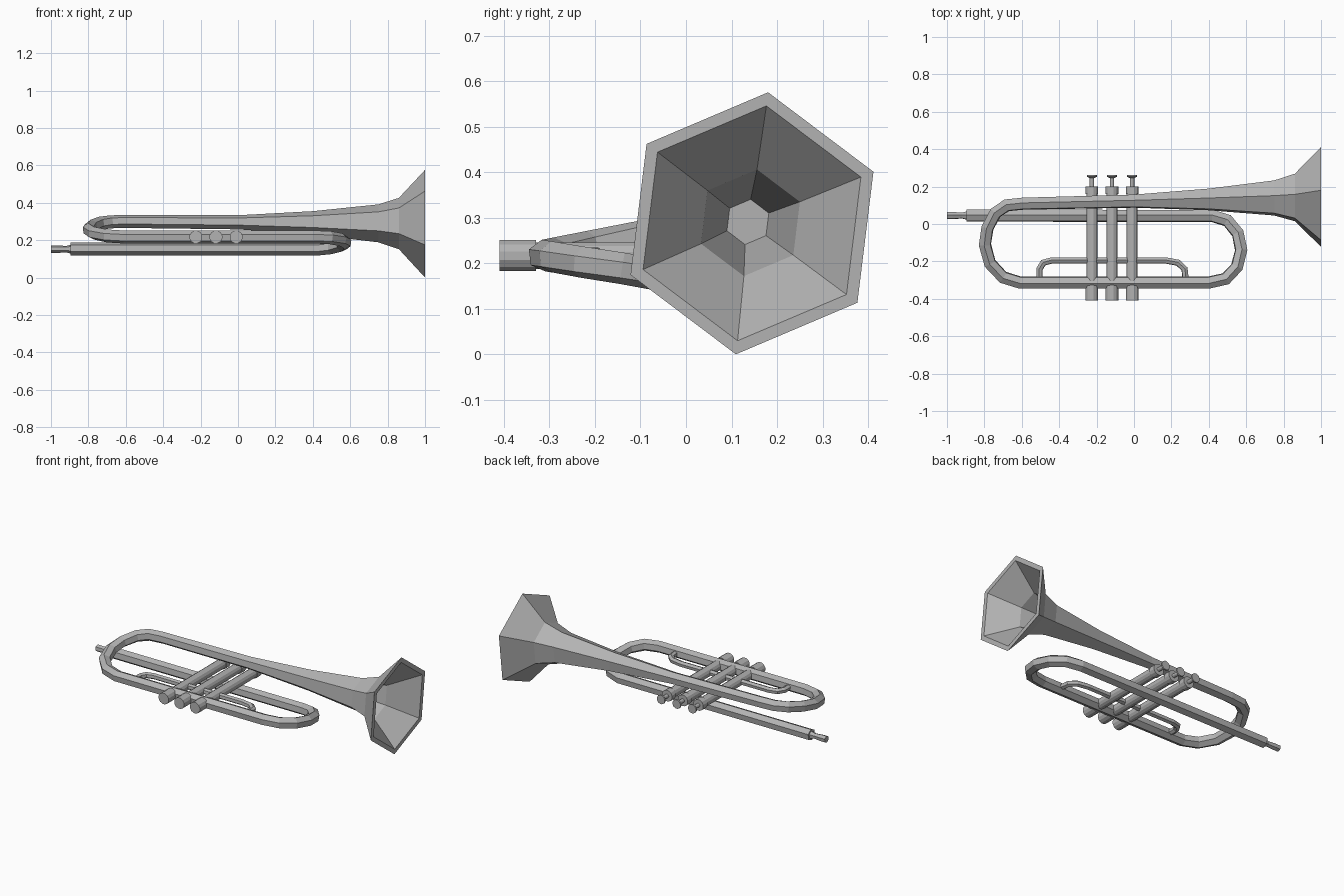
import bpy
import bmesh
from math import cos, sin, radians, tau
from mathutils import Vector

old = bpy.data.objects.get("Cube")
if old:
    bpy.data.objects.remove(old, do_unlink=True)

GREY = (0.45, 0.45, 0.45, 1)
metal = bpy.data.materials.new("grey metal")
metal.use_nodes = True
metal.diffuse_color = GREY
metal.node_tree.nodes["Principled BSDF"].inputs["Base Color"].default_value = GREY
UP = Vector((0, 0, 1))


def sweep(name, stations, sides=6, phase=23, axis=None):
    """Loft polygon rings through (x, y, z, radius) stations.

    Rings are mitred along the path, or all square to axis when it is given."""
    bm = bmesh.new()
    centres = [Vector(s[:3]) for s in stations]
    last = len(centres) - 1
    rings = []
    for i, c in enumerate(centres):
        r, miter = stations[i][3], 1
        if axis:
            t = Vector(axis)
        else:
            a = (c - centres[max(i - 1, 0)]).normalized()
            b = (centres[min(i + 1, last)] - c).normalized()
            t = (a + b).normalized()
            if 0 < i < last:
                miter = 1 / max(t.dot(a), 0.5)
        side = UP.cross(t).normalized()
        lift = t.cross(side)
        ring = []
        for k in range(sides):
            ang = radians(phase) + tau * k / sides
            ring.append(bm.verts.new(c + side * (r * miter * cos(ang)) + lift * (r * sin(ang))))
        rings.append(ring)
    for p, q in zip(rings, rings[1:]):
        for k in range(sides):
            n = (k + 1) % sides
            bm.faces.new((p[k], p[n], q[n], q[k]))
    bm.faces.new(rings[0])
    bm.faces.new(rings[-1])
    bmesh.ops.recalc_face_normals(bm, faces=bm.faces)
    mesh = bpy.data.meshes.new(name)
    bm.to_mesh(mesh)
    bm.free()
    mesh.materials.append(metal)
    obj = bpy.data.objects.new(name, mesh)
    bpy.context.collection.objects.link(obj)
    return obj


# Mouthpiece and lead pipe
LEAD_Y, LEAD_Z, R = 0.045, 0.152, 0.035
sweep("mouthpiece", [(x, LEAD_Y, LEAD_Z, r) for x, r in
                     ((-1, 0.021), (-0.97, 0.021), (-0.92, 0.017), (-0.895, 0.024), (-0.88, 0.034))],
      axis=(1, 0, 0))

# Looped main tubing: lead pipe, front bend, lower run and rear bend
front_bend = [(0.42, 0.043, 0.152), (0.5, 0.018, 0.16), (0.555, -0.05, 0.173), (0.573, -0.14, 0.189),
              (0.55, -0.23, 0.203), (0.49, -0.293, 0.214), (0.4, -0.313, 0.217)]
rear_bend = [(-0.61, -0.313), (-0.7, -0.285), (-0.77, -0.21), (-0.797, -0.11),
             (-0.783, -0.02), (-0.74, 0.06), (-0.68, 0.1), (-0.59, 0.109), (-0.58, 0.109)]
path = [(-0.895, LEAD_Y, LEAD_Z)] + front_bend
path += [(x, y, 0.217 + 0.083 * (y + 0.313) / 0.422) for x, y in rear_bend]
sweep("main_tubing", [p + (R,) for p in path])


# Bell pipe flaring to the horn, then folding back to the hollow inside
def bell_station(x, r):
    f = (x + 0.58) / 1.58
    return (x, 0.109 + 0.036 * f, 0.3 - 0.012 * f, r)


bell = ((-0.58, 0.035), (0, 0.038), (0.4, 0.063), (0.75, 0.102), (0.86, 0.138), (1, 0.29),
        (1, 0.26), (0.85, 0.118), (0.6, 0.05))
sweep("bell", [bell_station(x, r) for x, r in bell], axis=(1, 0, 0))

# Three valves with bottom cap, casing, top cap, stem and button
valve = ((-0.41, 0.035), (-0.33, 0.035), (-0.33, 0.03), (0.16, 0.03), (0.16, 0.035), (0.2, 0.035),
         (0.2, 0.012), (0.245, 0.012), (0.253, 0.028), (0.262, 0.028))
for number, x in enumerate((-0.225, -0.118, -0.01), 1):
    sweep(f"valve_{number}", [(x, y, 0.217, r) for y, r in valve],
          sides=12, phase=15, axis=(0, 1, 0))

# Slim slide tube beside the lower run
slide = ((-0.505, -0.285), (-0.505, -0.24), (-0.485, -0.207), (-0.44, -0.195), (0.17, -0.195),
         (0.235, -0.207), (0.27, -0.24), (0.275, -0.285))
sweep("slide_tube", [(x, y, 0.217, 0.018) for x, y in slide])
